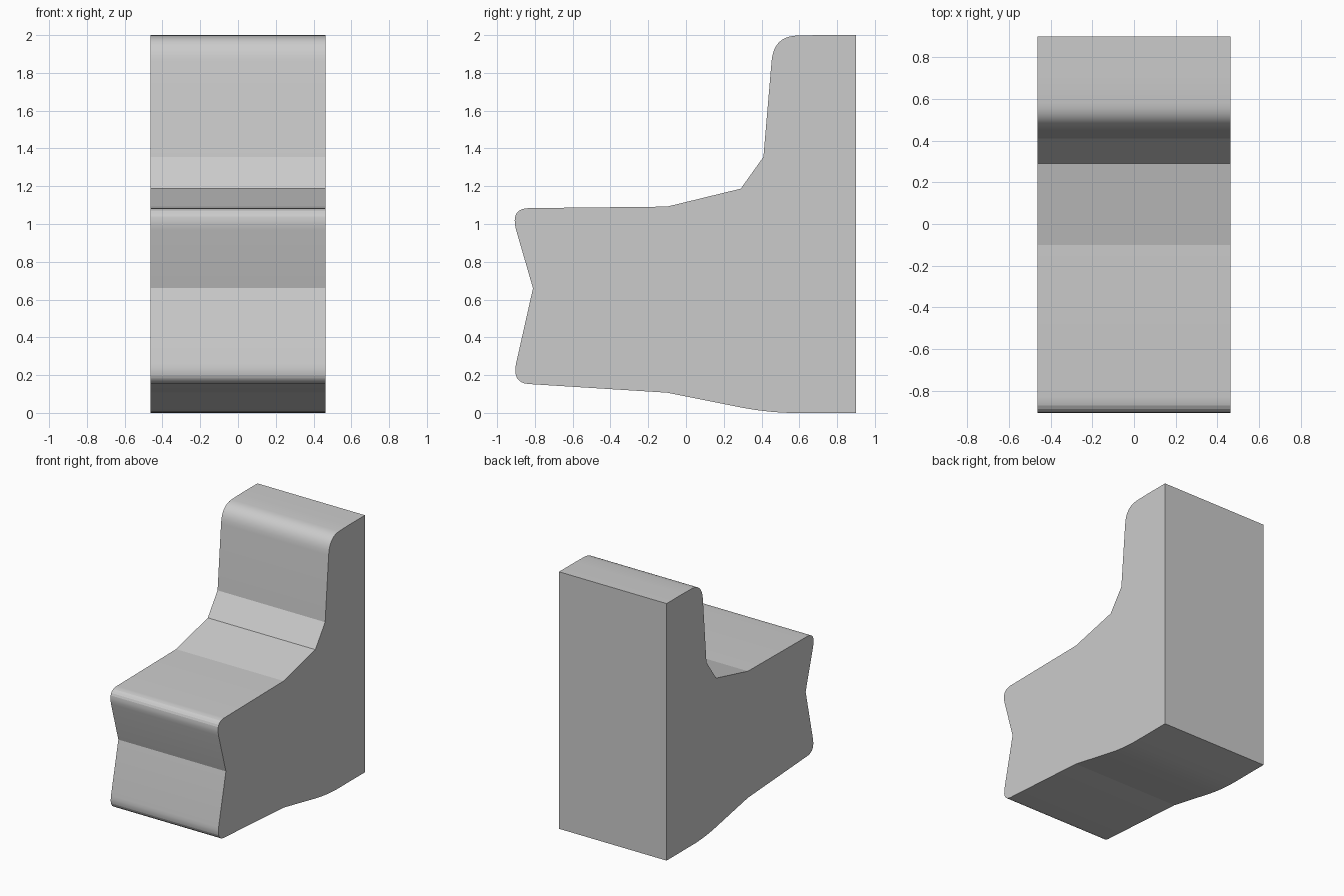
import bpy, bmesh, math

if "Cube" in bpy.data.objects:
    bpy.data.objects.remove(bpy.data.objects["Cube"])

HALF_WIDTH = 0.463


def curve(a, c, b, steps=8):
    """Rounded corner from a to b, pulled towards c."""
    pts = []
    for i in range(steps + 1):
        t = i / steps
        pts.append(tuple((1 - t) ** 2 * p + 2 * t * (1 - t) * q + t * t * r
                         for p, q, r in zip(a, c, b)))
    return pts


def extrude_profile(name, profile):
    """Closed (y, z) profile extruded across the full width."""
    bm = bmesh.new()
    face = bm.faces.new([bm.verts.new((-HALF_WIDTH, y, z)) for y, z in profile])
    ext = bmesh.ops.extrude_face_region(bm, geom=[face])
    verts = [g for g in ext["geom"] if isinstance(g, bmesh.types.BMVert)]
    bmesh.ops.translate(bm, verts=verts, vec=(2 * HALF_WIDTH, 0, 0))
    bmesh.ops.recalc_face_normals(bm, faces=bm.faces)
    mesh = bpy.data.meshes.new(name)
    bm.to_mesh(mesh)
    bm.free()
    obj = bpy.data.objects.new(name, mesh)
    bpy.context.collection.objects.link(obj)
    bpy.ops.object.select_all(action='DESELECT')
    obj.select_set(True)
    bpy.context.view_layer.objects.active = obj
    bpy.ops.object.shade_smooth_by_angle(angle=math.radians(13))
    return obj


# Points where the seat meets the back
joint_low, joint_high = (-0.10, 0.107), (-0.10, 1.092)

# Seat block with notched front and rounded lips
seat = [joint_low]
seat += curve((-0.835, 0.153), (-0.92, 0.16), (-0.90, 0.26))
seat += [(-0.81, 0.66)]
seat += curve((-0.90, 0.97), (-0.93, 1.084), (-0.83, 1.084))
seat += [joint_high]
extrude_profile("seat", seat)

# Tall back with sloped seat rear, rounded top edge and curved underside
back = [joint_high, (0.29, 1.187), (0.41, 1.355)]
back += curve((0.453, 1.86), (0.463, 1.99), (0.58, 1.997))
back += [(0.70, 2.0), (0.90, 2.0), (0.90, 0.0)]
back += curve((0.55, 0.0), (0.43, 0.003), (0.30, 0.027), 5)
back += [joint_low]
extrude_profile("backrest", back)
